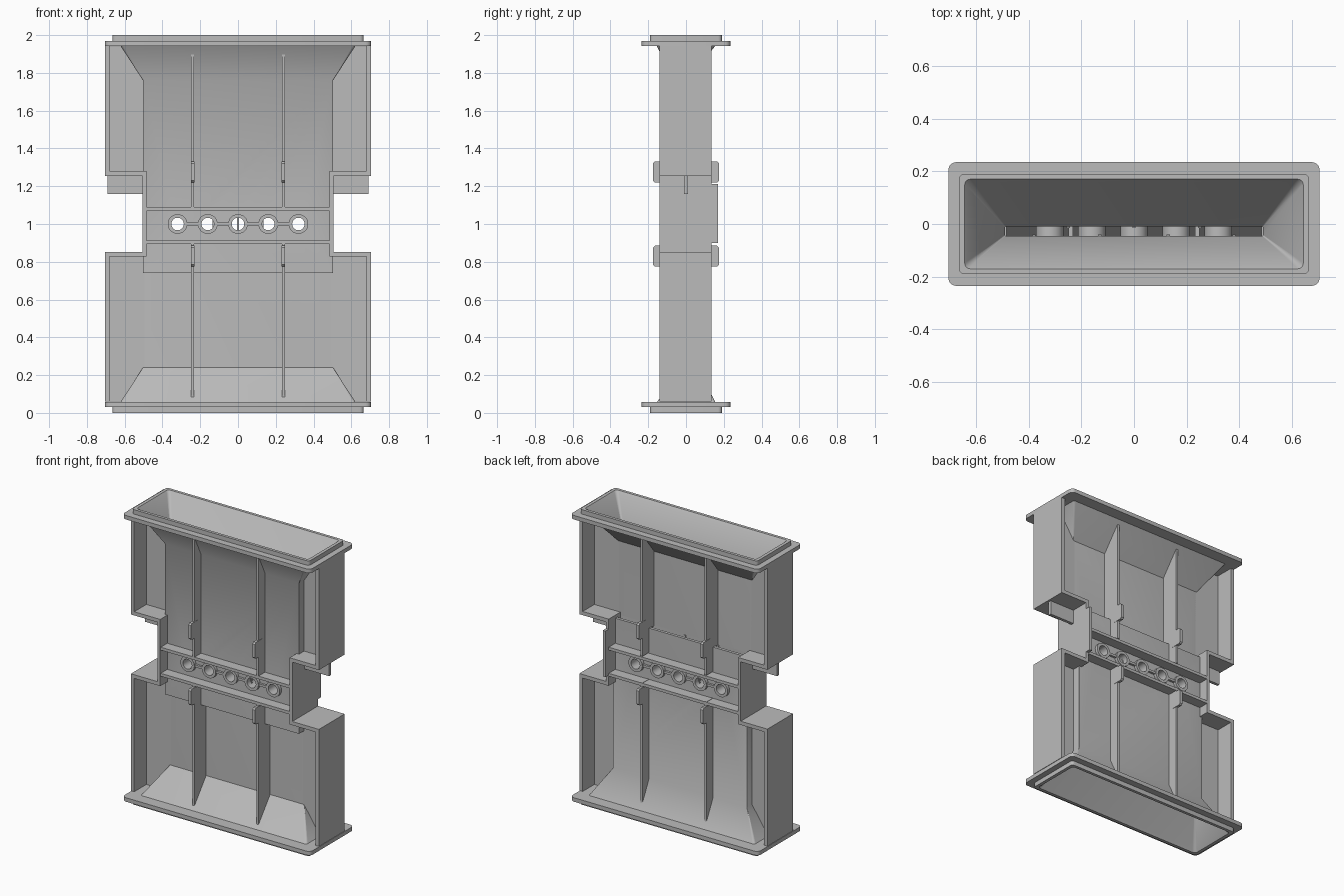
import bpy, bmesh
from math import pi, cos, sin

cube = bpy.data.objects.get("Cube")
if cube:
    bpy.data.objects.remove(cube, do_unlink=True)

COL = (0.5, 0.5, 0.5, 1)
grey = bpy.data.materials.new("plain_grey")
grey.use_nodes = True
grey.diffuse_color = COL
grey.node_tree.nodes["Principled BSDF"].inputs["Base Color"].default_value = COL


def finish(bm, name, flip=False):
    """Turn a bmesh into an object; flip gives the half-turned opposite end."""
    bmesh.ops.recalc_face_normals(bm, faces=bm.faces)
    me = bpy.data.meshes.new(name)
    bm.to_mesh(me)
    bm.free()
    me.materials.append(grey)
    ob = bpy.data.objects.new(name, me)
    bpy.context.collection.objects.link(ob)
    if flip:
        ob.rotation_euler.x = pi
        ob.location.z = 2
    return ob


def prism(name, pts, axis, lo, hi, flip=False):
    """Extrude a flat outline along x (outline in y,z) or y (outline in x,z)."""
    bm = bmesh.new()
    rings = []
    for d in (lo, hi):
        rings.append([bm.verts.new((d, a, b) if axis == "x" else (a, d, b)) for a, b in pts])
    for ring in rings:
        bm.faces.new(ring)
    for i in range(len(pts)):
        j = (i + 1) % len(pts)
        bm.faces.new((rings[0][i], rings[0][j], rings[1][j], rings[1][i]))
    return finish(bm, name, flip)


def box(name, x0, x1, y0, y1, z0, z1, flip=False):
    return prism(name, [(x0, z0), (x1, z0), (x1, z1), (x0, z1)], "y", y0, y1, flip)


def rounded_rect(hx, y0, y1, z, r):
    pts = []
    corners = [(hx - r, y1 - r), (r - hx, y1 - r), (r - hx, y0 + r), (hx - r, y0 + r)]
    for q, (cx, cy) in enumerate(corners):
        for s in range(6):
            a = (q + s / 5) * pi / 2
            pts.append((cx + r * cos(a), cy + r * sin(a), z))
    return pts


def closed_loft(name, sections, flip=False):
    bm = bmesh.new()
    rings = [[bm.verts.new(p) for p in rounded_rect(*s)] for s in sections]
    for k, a in enumerate(rings):
        b = rings[(k + 1) % len(rings)]
        for i in range(len(a)):
            j = (i + 1) % len(a)
            bm.faces.new((a[i], a[j], b[j], b[i]))
    return finish(bm, name, flip)


def tube(name, x, r_out, r_in, half):
    """Hollow tube along y, or a solid cylinder when r_in is zero."""
    bm = bmesh.new()
    n = 32
    profile = [(r_out, -half), (r_out, half)]
    if r_in:
        profile += [(r_in, half), (r_in, -half)]
    rings = [[bm.verts.new((x + r * cos(2 * pi * i / n), y, 1 + r * sin(2 * pi * i / n)))
              for i in range(n)] for r, y in profile]
    for k in range(len(rings) if r_in else 1):
        a, b = rings[k], rings[(k + 1) % len(rings)]
        for i in range(n):
            j = (i + 1) % n
            bm.faces.new((a[i], a[j], b[j], b[i]))
    if not r_in:
        for ring in rings:
            bm.faces.new(ring)
    return finish(bm, name)


def smooth(ob):
    bpy.ops.object.select_all(action="DESELECT")
    ob.select_set(True)
    bpy.context.view_layer.objects.active = ob
    bpy.ops.object.shade_smooth_by_angle(angle=0.6)


# Funnel with flange, raised rim and flat slot: inside upward, then outside down
SECTIONS = [
    (0.49, -0.045, -0.01, 0.74, 0.004),
    (0.49, -0.045, -0.01, 1.76, 0.004),
    (0.632, -0.16, 0.16, 1.985, 0.02),
    (0.643, -0.17, 0.17, 2.0, 0.02),
    (0.665, -0.19, 0.19, 2.0, 0.02),
    (0.665, -0.19, 0.19, 1.97, 0.02),
    (0.705, -0.235, 0.235, 1.97, 0.03),
    (0.705, -0.235, 0.235, 1.943, 0.03),
    (0.622, -0.155, 0.155, 1.943, 0.015),
    (0.503, -0.065, 0.01, 1.76, 0.003),
    (0.503, -0.065, 0.01, 0.74, 0.003),
]
HOLES = [-0.32, -0.16, 0, 0.16, 0.32]

funnels = [closed_loft("upper_funnel", SECTIONS), closed_loft("lower_funnel", SECTIONS, True)]
bpy.context.view_layer.update()
for ob in funnels:
    bpy.context.view_layer.objects.active = ob
    for x in HOLES:
        cutter = tube("hole_cutter", x, 0.04, 0, 0.3)
        cutter.hide_render = True
        mod = ob.modifiers.new("hole", "BOOLEAN")
        mod.operation = "DIFFERENCE"
        mod.solver = "EXACT"
        mod.object = cutter
        bpy.ops.object.modifier_apply(modifier=mod.name)
        bpy.data.objects.remove(cutter, do_unlink=True)
    smooth(ob)

# Stepped side walls and the thin web beside each slot
WALL = [(0.705, 0.06), (0.705, 0.853), (0.505, 0.853), (0.505, 1.255), (0.705, 1.255), (0.705, 1.945),
        (0.68, 1.945), (0.68, 1.28), (0.485, 1.28), (0.485, 0.828), (0.68, 0.828), (0.68, 0.06)]
WEB = [(0.69, 0.06), (0.69, 0.84), (0.495, 0.84), (0.495, 0.24), (0.615, 0.06)]
for side, s in (("left", 1), ("right", -1)):
    prism(side + "_wall", [(s * x, z) for x, z in WALL], "y", -0.14, 0.135)
    for flip in (False, True):
        prism(side + "_web", [(s * x, z) for x, z in WEB], "y", -0.01, 0.01, flip)
box("neck_back_lip", 0.485, 0.505, 0.13, 0.17, 0.9, 1.212)

# Upright ribs, shaped to meet the funnel slopes, with small tabs
RIB_STEEP = [(-0.135, 1.085), (-0.135, 1.897), (-0.06, 1.755), (-0.06, 1.085)]
RIB_SHALLOW = [(-0.135, 0.905), (-0.135, 0.083), (-0.005, 0.235), (-0.005, 0.745),
               (-0.06, 0.745), (-0.06, 0.905)]
for x in (-0.24, 0.24):
    for flip in (False, True):
        prism("rib", RIB_STEEP, "x", x - 0.008, x + 0.008, flip)
        prism("rib", RIB_SHALLOW, "x", x - 0.008, x + 0.008, flip)
    for s in (-1, 1):
        for z in (0.775, 1.22):
            tab = [(s * 0.1, z), (s * 0.165, z), (s * 0.175, z + 0.01),
                   (s * 0.175, z + 0.1), (s * 0.165, z + 0.11), (s * 0.1, z + 0.11)]
            prism("rib_tab", tab, "x", x - 0.01, x + 0.01)

# Central bar: shelves, bored bosses and links between bosses
for y0, y1 in ((-0.135, -0.06), (0.06, 0.135)):
    for z in (0.903, 1.08):
        box("shelf", -0.49, 0.49, y0, y1, z - 0.01, z + 0.01)
for x in HOLES:
    smooth(tube("boss", x, 0.052, 0.033, 0.085))
for x in (-0.24, -0.08, 0.08, 0.24):
    for y0, y1 in ((-0.08, -0.06), (0.06, 0.08)):
        box("boss_link", x - 0.037, x + 0.037, y0, y1, 0.992, 1.008)

# Small guide ridges inside the slots
for flip in (False, True):
    for x in (-0.38, -0.13, 0.13, 0.38):
        box("slot_ridge", x - 0.006, x + 0.006, -0.048, -0.039, 0.745, 1.76, flip)
    for x in (-0.25, 0, 0.25):
        box("slot_ridge", x - 0.006, x + 0.006, -0.016, -0.007, 0.745, 1.76, flip)
